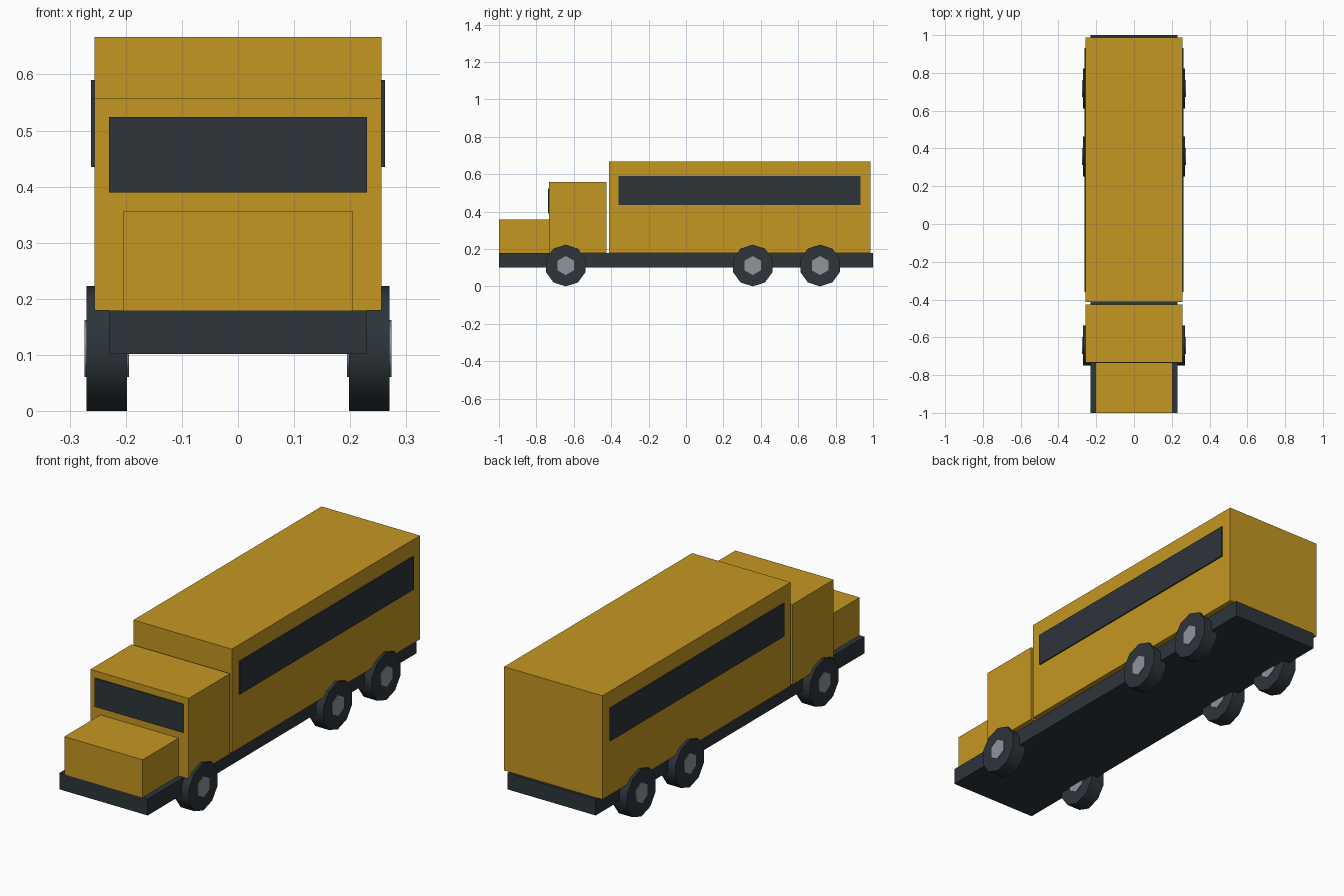
import bpy
from math import radians, pi

cube = bpy.data.objects.get("Cube")
if cube:
    bpy.data.objects.remove(cube, do_unlink=True)


def material(name, rgb):
    mat = bpy.data.materials.new(name)
    mat.use_nodes = True
    mat.diffuse_color = (*rgb, 1)
    mat.node_tree.nodes["Principled BSDF"].inputs["Base Color"].default_value = (*rgb, 1)
    return mat


yellow = material("golden yellow", (0.56, 0.31, 0.016))
dark = material("dark slate", (0.026, 0.035, 0.042))
grey = material("hub grey", (0.27, 0.30, 0.32))


def box(name, x, y, z, mat):
    """Box spanning the given (low, high) ranges."""
    spans = (x, y, z)
    bpy.ops.mesh.primitive_cube_add(size=1, location=[(a + b) / 2 for a, b in spans])
    obj = bpy.context.object
    obj.name = name
    obj.scale = [b - a for a, b in spans]
    bpy.ops.object.transform_apply(location=False, rotation=False, scale=True)
    obj.data.materials.append(mat)


def disc(name, sides, radius, width, location, mat):
    """Cylinder along x with a corner at the top and a softly shaded rim."""
    bpy.ops.mesh.primitive_cylinder_add(vertices=sides, radius=radius, depth=width,
                                        location=location, rotation=(pi / 2, 0, pi / 2))
    obj = bpy.context.object
    obj.name = name
    bpy.ops.object.transform_apply(location=False, rotation=True, scale=False)
    bpy.ops.object.shade_smooth_by_angle(angle=radians(65))
    obj.data.materials.append(mat)


# Chassis and body
box("chassis", (-0.23, 0.23), (-1, 1), (0.102, 0.179), dark)
box("hood", (-0.204, 0.204), (-1, -0.732), (0.179, 0.357), yellow)
box("cab", (-0.256, 0.256), (-0.732, -0.425), (0.179, 0.557), yellow)
box("passenger_body", (-0.256, 0.256), (-0.412, 0.987), (0.179, 0.667), yellow)

# Glass plates
box("windshield", (-0.23, 0.23), (-0.737, -0.731), (0.39, 0.524), dark)
for side, sign in (("left", 1), ("right", -1)):
    x = sorted((sign * 0.255, sign * 0.262))
    box(side + "_window", x, (-0.36, 0.933), (0.435, 0.59), dark)

# Wheels
for axle, y in (("front", -0.643), ("middle", 0.357), ("rear", 0.717)):
    for side, sign in (("left", 1), ("right", -1)):
        centre = (sign * 0.234, y, 0.1115)
        disc(f"{axle}_{side}_tyre", 10, 0.1115, 0.072, centre, dark)
        disc(f"{axle}_{side}_hub", 6, 0.051, 0.08, centre, grey)
